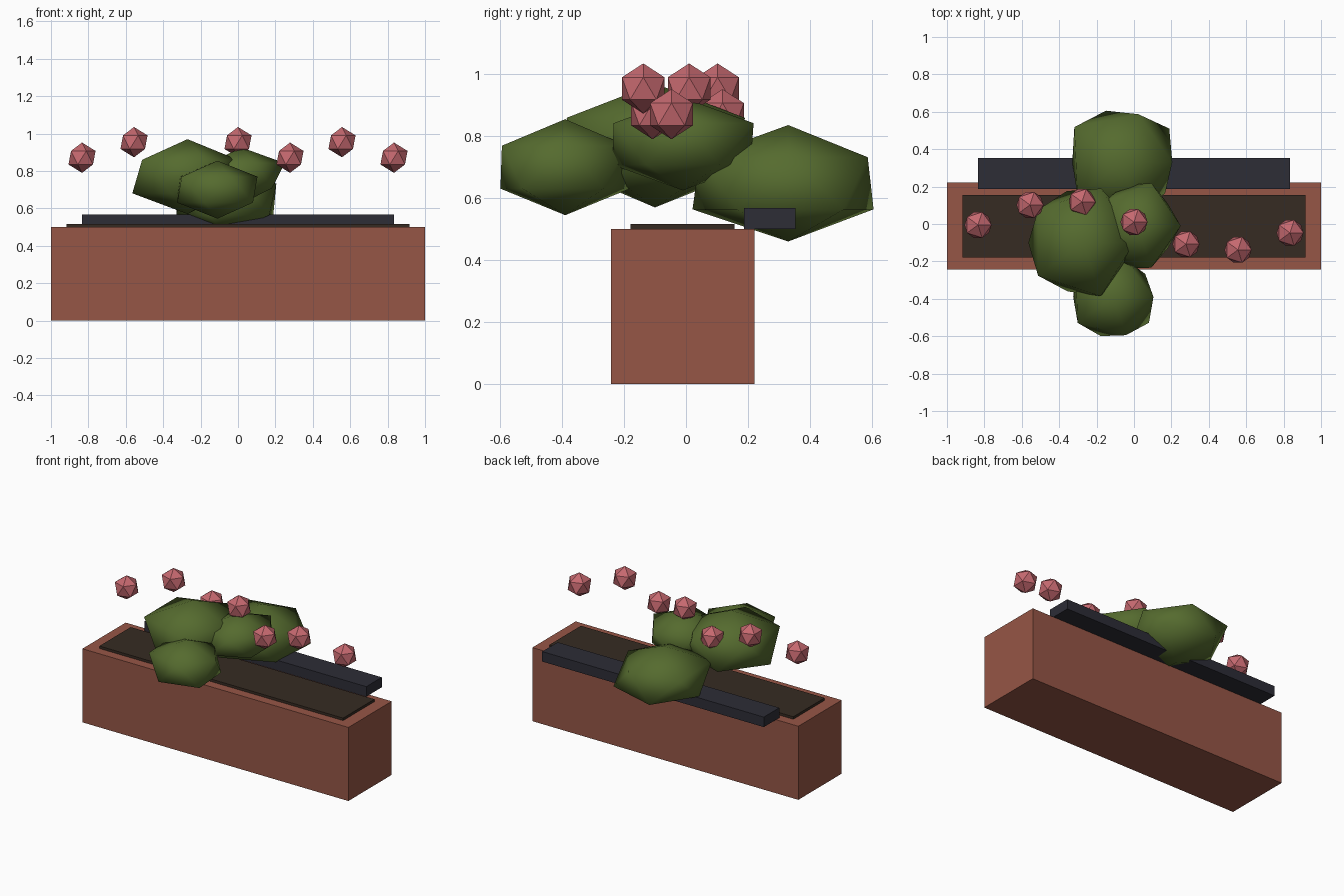
import bpy, bmesh, math

default = bpy.data.objects.get("Cube")
if default:
    bpy.data.objects.remove(default, do_unlink=True)


def material(name, rgb):
    m = bpy.data.materials.new(name)
    m.use_nodes = True
    m.diffuse_color = (*rgb, 1)
    m.node_tree.nodes["Principled BSDF"].inputs["Base Color"].default_value = (*rgb, 1)
    return m


terracotta = material("terracotta", (0.305, 0.093, 0.061))
soil_brown = material("soil_brown", (0.037, 0.024, 0.016))
rail_grey = material("rail_grey", (0.026, 0.026, 0.037))
leaf_green = material("leaf_green", (0.091, 0.147, 0.028))
petal_pink = material("petal_pink", (0.56, 0.14, 0.16))


def add_object(name, bm, mat, smooth=False):
    mesh = bpy.data.meshes.new(name)
    bm.to_mesh(mesh)
    bm.free()
    for p in mesh.polygons:
        p.use_smooth = smooth
    mesh.materials.append(mat)
    obj = bpy.data.objects.new(name, mesh)
    bpy.context.collection.objects.link(obj)
    return obj


def box(name, half_width, y, z, mat):
    bm = bmesh.new()
    bmesh.ops.create_cube(bm, size=1)
    for v in bm.verts:
        v.co.x *= 2 * half_width
        v.co.y = y[v.co.y > 0]
        v.co.z = z[v.co.z > 0]
    return add_object(name, bm, mat)


def clump(name, center, height, radii):
    """Lumpy twenty-sided bush; one radius for each step around its two rings."""
    bm = bmesh.new()
    bmesh.ops.create_icosphere(bm, subdivisions=1, radius=1)
    for v in bm.verts:
        if abs(v.co.z) < 0.9:
            step = round(math.atan2(v.co.y, v.co.x) / math.radians(36)) % 10
            angle = math.radians(36 * step)
            v.co.x = radii[step] * math.cos(angle)
            v.co.y = radii[step] * math.sin(angle)
        v.co.z *= height
    obj = add_object(name, bm, leaf_green, smooth=True)
    obj.location = center


# Planter, soil and the rail along its back
box("planter_box", 1.0, (-0.243, 0.222), (0, 0.5), terracotta)
box("soil", 0.916, (-0.18, 0.156), (0.49, 0.517), soil_brown)
box("back_rail", 0.833, (0.188, 0.354), (0.5, 0.568), rail_grey)

# Foliage clumps
clump("foliage_front", (-0.11, -0.39, 0.70), 0.155,
      (0.214, 0.21, 0.21, 0.22, 0.25, 0.215, 0.236, 0.22, 0.215, 0.235))
clump("foliage_right", (-0.27, -0.10, 0.77), 0.20,
      (0.27, 0.27, 0.305, 0.29, 0.30, 0.295, 0.30, 0.274, 0.30, 0.255))
clump("foliage_centre", (0.02, -0.01, 0.775), 0.15,
      (0.23, 0.20, 0.24, 0.23, 0.22, 0.22, 0.22, 0.24, 0.235, 0.20))
clump("foliage_back", (-0.06, 0.33, 0.648), 0.188,
      (0.265, 0.307, 0.27, 0.29, 0.32, 0.27, 0.30, 0.325, 0.30, 0.28))

# Row of blossoms, alternating in height
for i, y in enumerate((-0.005, 0.102, 0.118, 0.01, -0.108, -0.138, -0.047)):
    bm = bmesh.new()
    bmesh.ops.create_icosphere(bm, subdivisions=1, radius=0.081)
    flower = add_object(f"blossom_{i + 1}", bm, petal_pink)
    flower.location = ((i - 3) * 0.278, y, 0.871 + 0.083 * (i % 2))
